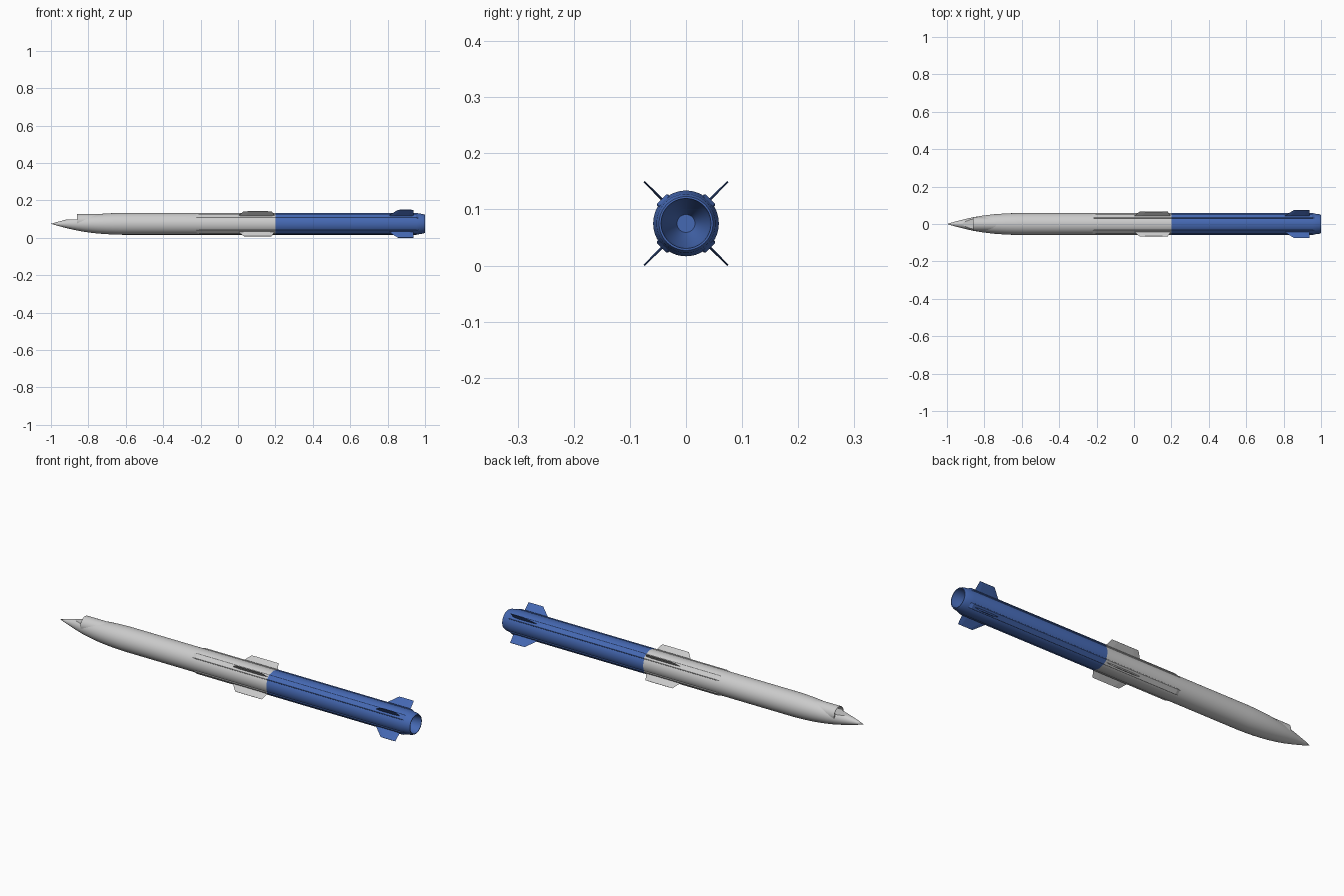
import bpy, bmesh
from math import sin, cos, pi, radians
from mathutils import Matrix, Vector

if "Cube" in bpy.data.objects:
    bpy.data.objects.remove(bpy.data.objects["Cube"])

ZC = 0.075  # height of the long axis
blue = bpy.data.materials.new("blue")
blue.diffuse_color = (0.06, 0.14, 0.45, 1)
blue.use_nodes = True
blue.node_tree.nodes["Principled BSDF"].inputs["Base Color"].default_value = blue.diffuse_color


def finish(name, bm, mat=None, smooth=True):
    bmesh.ops.recalc_face_normals(bm, faces=bm.faces)
    me = bpy.data.meshes.new(name)
    bm.to_mesh(me)
    bm.free()
    ob = bpy.data.objects.new(name, me)
    bpy.context.collection.objects.link(ob)
    if mat:
        me.materials.append(mat)
    if smooth:
        activate(ob)
        bpy.ops.object.shade_smooth_by_angle(angle=radians(30))
    return ob


def activate(ob):
    bpy.ops.object.select_all(action='DESELECT')
    ob.select_set(True)
    bpy.context.view_layer.objects.active = ob


def loft(bm, rings):
    for a, b in zip(rings, rings[1:]):
        n = len(a)
        for i in range(n):
            bm.faces.new((a[i], a[(i + 1) % n], b[(i + 1) % n], b[i]))
    bm.faces.new(rings[0])
    bm.faces.new(rings[-1])


def lathe(name, profile, mat=None, n=64):
    """Revolve (x, radius) points about the long axis."""
    bm = bmesh.new()
    loft(bm, [[bm.verts.new((x, r * cos(2 * pi * i / n), ZC + r * sin(2 * pi * i / n)))
               for i in range(n)] for x, r in profile])
    bmesh.ops.remove_doubles(bm, verts=bm.verts, dist=1e-5)
    return finish(name, bm, mat)


def prism(name, section, x0, x1):
    """Extrude a (y, z) section along x."""
    bm = bmesh.new()
    loft(bm, [[bm.verts.new((x, y, z)) for y, z in section] for x in (x0, x1)])
    return finish(name, bm)


def diagonal(k):
    """Turn parts built upright around the axis onto diagonal k."""
    return Matrix.Translation((0, 0, ZC)) @ Matrix.Rotation(radians(45 + 90 * k), 4, 'X')


def duct(name, k, x0, x1, mat=None, ramp0=0.0, ramp1=0.0):
    """Raised cable duct with ramped ends."""
    low, top, w = 0.050, 0.0615, 0.0140
    bm = bmesh.new()
    rings = []
    for x, h in ((x0, 0.056 if ramp0 else top), (x0 + ramp0, top),
                 (x1 - ramp1, top), (x1, 0.056 if ramp1 else top)):
        rings.append([bm.verts.new(diagonal(k) @ Vector((x, y, z)))
                      for y, z in ((-w, low), (w, low), (w, h - 0.002),
                                   (w - 0.002, h), (-w + 0.002, h), (-w, h - 0.002))])
    loft(bm, rings)
    bmesh.ops.remove_doubles(bm, verts=bm.verts, dist=1e-5)
    finish(name, bm, mat, False)


def fin(name, k, root0, tip0, tip1, root1, tip, mat=None):
    """Thin fin with sharpened leading and trailing edges."""
    bm = bmesh.new()
    rings = []
    for r, a, b, t in ((0.052, root0, root1, 0.0025), (tip, tip0, tip1, 0.0015)):
        c = (b - a) * 0.2
        pts = ((a, 0), (a + c, t), (b - c, t), (b, 0), (b - c, -t), (a + c, -t))
        rings.append([bm.verts.new(diagonal(k) @ Vector((x, y, r))) for x, y in pts])
    loft(bm, rings)
    finish(name, bm, mat, False)


# Front body with pointed nose
body = lathe("front_body", [(-1, 0), (-0.965, 0.0105), (-0.93, 0.0195), (-0.895, 0.0282),
                            (-0.86, 0.036), (-0.82, 0.043), (-0.78, 0.0485), (-0.74, 0.0526),
                            (-0.70, 0.0555), (-0.66, 0.0574), (-0.62, 0.0585), (0.2, 0.0585)])

# Intake cowl sinking back into the body
zc = 0.090
cowl = prism("intake_cowl", [(0.038 * cos(2 * pi * i / 48), zc + 0.038 * sin(2 * pi * i / 48))
                             for i in range(48)], -0.86, -0.69)

# Hollow intake duct, also shaping the flat ramp on the nose
a0 = radians(13)
cutter = prism("intake_cutter", [(0.0362 * cos(a0 + (pi - 2 * a0) * i / 24),
                                  zc + 0.0362 * sin(a0 + (pi - 2 * a0) * i / 24))
                                 for i in range(25)], -1.05, -0.79)
for ob in (body, cowl):
    mod = ob.modifiers.new("intake", 'BOOLEAN')
    mod.operation = 'DIFFERENCE'
    mod.solver = 'EXACT'
    mod.object = cutter
    activate(ob)
    bpy.ops.object.modifier_apply(modifier=mod.name)
    bpy.ops.object.shade_smooth_by_angle(angle=radians(30))
bpy.data.objects.remove(cutter)

# Rear booster with hollow nozzle
lathe("booster", [(0.2, 0.0585), (0.955, 0.0585), (0.97, 0.055), (0.99, 0.0525), (1.0, 0.048),
                  (1.0, 0.0445), (0.97, 0.041), (0.90, 0.016)], blue)

# Ducts and fins on the four diagonals
for k in range(4):
    duct(f"front_duct_{k + 1}", k, -0.23, 0.2, None, ramp0=0.025)
    duct(f"booster_duct_{k + 1}", k, 0.2, 0.965, blue, ramp1=0.012)
    fin(f"middle_fin_{k + 1}", k, -0.005, 0.03, 0.18, 0.2, 0.094)
    fin(f"tail_fin_{k + 1}", k, 0.795, 0.855, 0.937, 0.94, 0.1055, blue)
